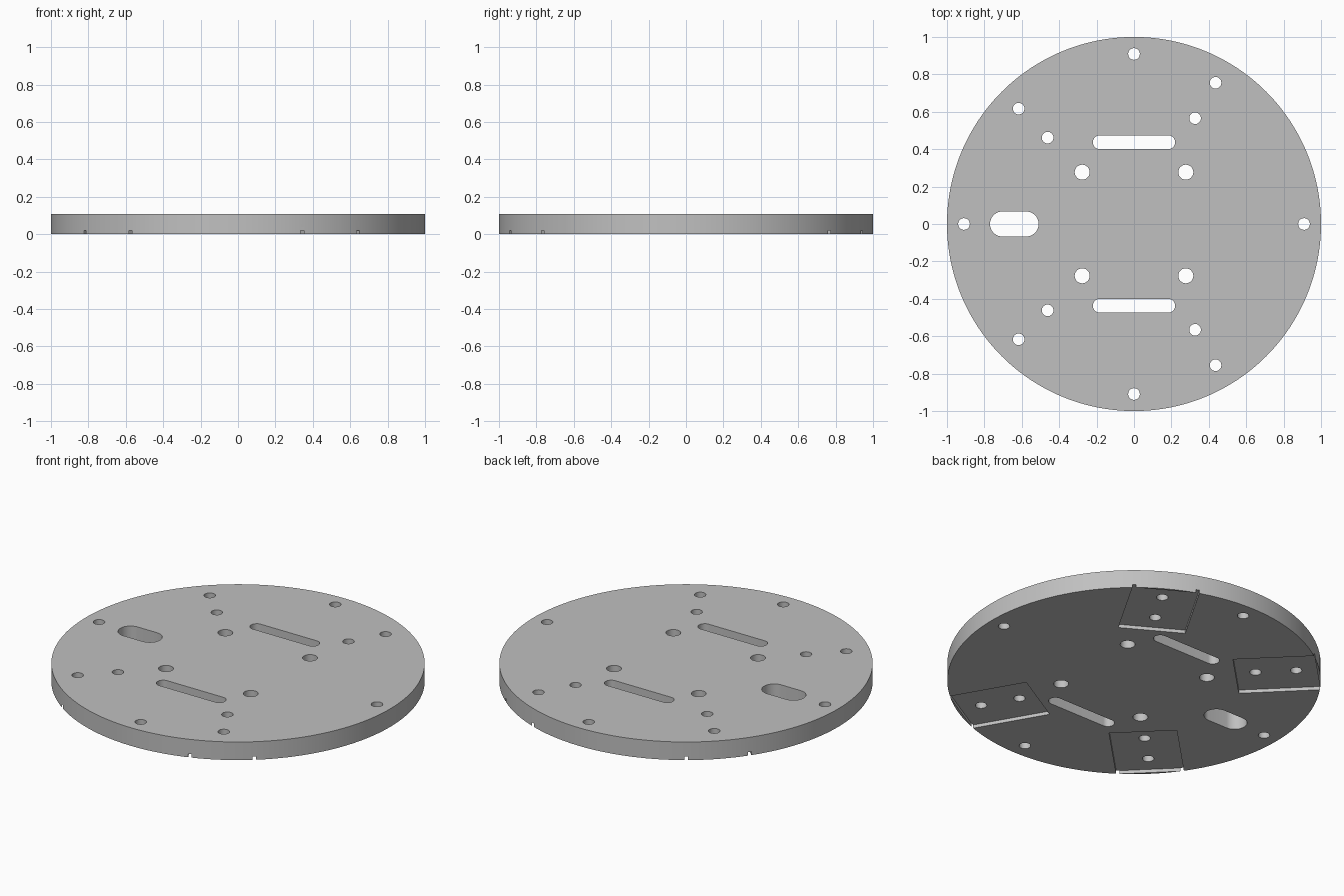
import bpy
import bmesh
from math import cos, sin, pi, radians
from mathutils import Matrix, Vector

THICK = 0.107
POCKET_DEPTH = 0.02

if "Cube" in bpy.data.objects:
    bpy.data.objects.remove(bpy.data.objects["Cube"], do_unlink=True)

# Plain grey finish
grey = bpy.data.materials.new("plain_grey")
grey.use_nodes = True
colour = (0.53, 0.53, 0.53, 1)
grey.diffuse_color = colour
grey.node_tree.nodes["Principled BSDF"].inputs["Base Color"].default_value = colour


def add_prism(bm, outline, z0, z1):
    """Extrude a counter-clockwise outline from z0 up to z1."""
    low = [bm.verts.new((x, y, z0)) for x, y in outline]
    high = [bm.verts.new((x, y, z1)) for x, y in outline]
    bm.faces.new(low[::-1])
    bm.faces.new(high)
    n = len(outline)
    for i in range(n):
        j = (i + 1) % n
        bm.faces.new((low[i], low[j], high[j], high[i]))


def slot_outline(x, y, radius, half_run=0.0, steps=24):
    """Circle, or a round-ended slot along x when half_run is set."""
    points = []
    for side, start in ((1, -pi / 2), (-1, pi / 2)):
        last = steps + 1 if half_run else steps
        for i in range(last):
            a = start + pi * i / steps
            points.append((x + side * half_run + radius * cos(a), y + radius * sin(a)))
    return points


def make_object(name, bm):
    mesh = bpy.data.meshes.new(name)
    bm.to_mesh(mesh)
    bm.free()
    mesh.materials.append(grey)
    obj = bpy.data.objects.new(name, mesh)
    bpy.context.collection.objects.link(obj)
    return obj


# Round base plate
bm = bmesh.new()
add_prism(bm, slot_outline(0, 0, 1.0, steps=96), 0, THICK)
plate = make_object("round_plate", bm)

# Shallow rectangular pockets in the underside, breaking the rim at their corners
pad_angles = [radians(a) for a in (60, -60, 135, -135)]
bm = bmesh.new()
inner, outer, half = 0.548, 0.9866, 0.182
for a in pad_angles:
    turn = Matrix.Rotation(a, 2)
    corners = ((inner, -half), (outer, -half), (outer, half), (inner, half))
    add_prism(bm, [turn @ Vector(c) for c in corners], -0.1, POCKET_DEPTH)
pockets = make_object("pocket_cutter", bm)

# Through holes and slots
openings = [slot_outline(-0.64, 0, 0.067, 0.063)]
for s in (1, -1):
    openings.append(slot_outline(0, s * 0.437, 0.037, 0.183))
    for t in (1, -1):
        openings.append(slot_outline(s * 0.277, t * 0.277, 0.04))
for k in range(4):
    a = k * pi / 2
    openings.append(slot_outline(0.909 * cos(a), 0.909 * sin(a), 0.031))
for a in pad_angles:
    for r in (0.653, 0.872):
        openings.append(slot_outline(r * cos(a), r * sin(a), 0.031))
bm = bmesh.new()
for outline in openings:
    add_prism(bm, outline, -0.1, THICK + 0.1)
holes = make_object("hole_cutter", bm)

# Cut the plate, then drop the cutters
bpy.ops.object.select_all(action="DESELECT")
bpy.context.view_layer.objects.active = plate
plate.select_set(True)
for cutter in (pockets, holes):
    cutter.hide_render = True
    mod = plate.modifiers.new(cutter.name, "BOOLEAN")
    mod.operation = "DIFFERENCE"
    mod.solver = "EXACT"
    mod.object = cutter
    bpy.ops.object.modifier_apply(modifier=mod.name)
    bpy.data.objects.remove(cutter, do_unlink=True)
bpy.ops.object.shade_smooth_by_angle(angle=radians(30))
